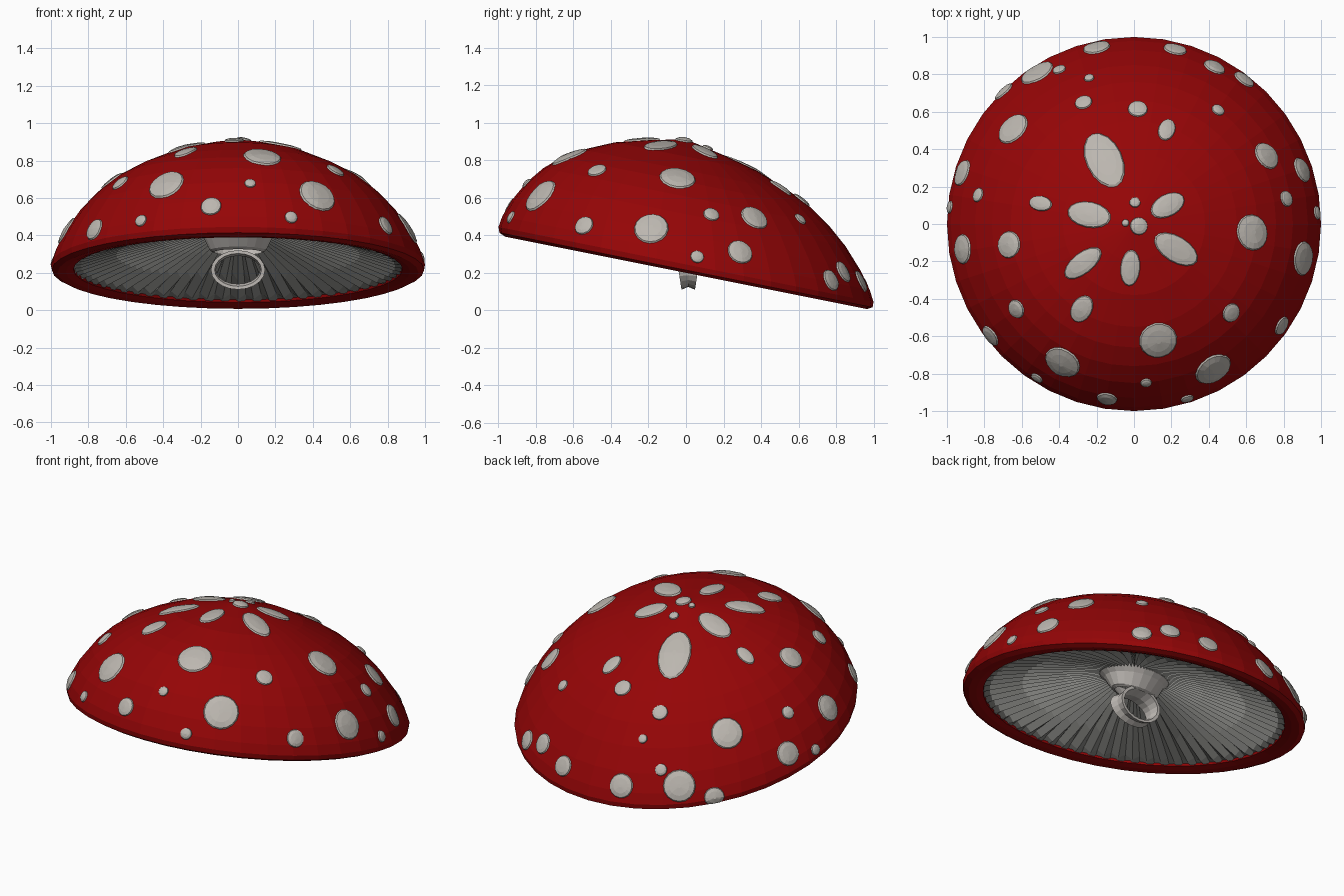
import bpy, bmesh, math
from mathutils import Vector
from mathutils.bvhtree import BVHTree

if "Cube" in bpy.data.objects:
    bpy.data.objects.remove(bpy.data.objects["Cube"])

TILT = 0.2  # cap drops toward the back


def material(name, rgb):
    m = bpy.data.materials.new(name)
    m.diffuse_color = (*rgb, 1)
    m.use_nodes = True
    m.node_tree.nodes["Principled BSDF"].inputs["Base Color"].default_value = m.diffuse_color
    return m


red = material("cap red", (0.30, 0.0015, 0.002))
cream = material("spot cream", (0.50, 0.47, 0.43))
grey = material("gill grey", (0.25, 0.25, 0.235))
pale = material("stem pale", (0.54, 0.51, 0.48))


def add_loft(bm, rings, cap_first=False):
    """Skin a series of closed rings."""
    loops = [[bm.verts.new(p) for p in ring] for ring in rings]
    for a, b in zip(loops, loops[1:]):
        n = len(a)
        for j in range(n):
            k = (j + 1) % n
            bm.faces.new((a[j], b[j], b[k], a[k]))
    if cap_first:
        bm.faces.new(loops[0])


def finish(bm, name, mat):
    me = bpy.data.meshes.new(name)
    bm.to_mesh(me)
    bm.free()
    me.materials.append(mat)
    ob = bpy.data.objects.new(name, me)
    bpy.context.collection.objects.link(ob)
    return ob


def circle(r, h, n, pleat=0.0):
    """Sheared ring of radius r; pleat alternates the height."""
    pts = []
    for j in range(n):
        a = 2 * math.pi * j / n
        x, y = r * math.cos(a), r * math.sin(a)
        pts.append(Vector((x, y, h - TILT * y + (pleat if j % 2 else -pleat))))
    return pts


# Cap: tilted dome with a rolled lip
DOME = [(0.02, 0.908), (0.1, 0.89), (0.2, 0.868), (0.38, 0.82), (0.55, 0.747),
        (0.66, 0.685), (0.76, 0.607), (0.85, 0.513), (0.93, 0.40), (0.98, 0.305), (1.0, 0.245)]
LIP = [(0.995, 0.215), (0.965, 0.2), (0.92, 0.205), (0.88, 0.217), (0.875, 0.24)]
bm = bmesh.new()
add_loft(bm, [circle(r, h, 40) for r, h in DOME + LIP], True)
bm.normal_update()
surface = BVHTree.FromBMesh(bm)
finish(bm, "cap", red)

# Gills: pleated underside
GILLS = [(0.89, 0.222, 0.0), (0.84, 0.24, 0.014), (0.65, 0.31, 0.022),
         (0.4, 0.38, 0.02), (0.22, 0.42, 0.012), (0.08, 0.44, 0.0)]
bm = bmesh.new()
add_loft(bm, [circle(r, h, 128, p) for r, h, p in GILLS])
finish(bm, "gills", grey)


# Stem stub: flared collar under the gills with an upright open ring below
def oval(rx, ry, z, n=20):
    return [Vector((rx * math.cos(2 * math.pi * j / n), ry * math.sin(2 * math.pi * j / n),
                    z - TILT * ry * math.sin(2 * math.pi * j / n))) for j in range(n)]


def hoop(rx, rz, depth, n=20):
    out = []
    for j in range(n):
        a = 2 * math.pi * j / n
        s = math.sin(a)
        out.append(Vector((rx * math.cos(a), 0.012 + depth * (1 + 0.45 * (1 + s)), 0.215 + rz * s)))
    return out


bm = bmesh.new()
add_loft(bm, [oval(0.23, 0.2, 0.43), oval(0.185, 0.16, 0.39), oval(0.15, 0.10, 0.32),
              oval(0.13, 0.08, 0.31), oval(0.16, 0.14, 0.40)])
add_loft(bm, [hoop(0.145, 0.105, 0.036), hoop(0.137, 0.09, 0.0), hoop(0.145, 0.105, -0.036),
              hoop(0.125, 0.088, -0.036), hoop(0.118, 0.075, 0.0), hoop(0.125, 0.088, 0.036),
              hoop(0.145, 0.105, 0.036)])
bmesh.ops.recalc_face_normals(bm, faces=bm.faces)
finish(bm, "stem_stub", pale)


# Spots: low domed patches laid on the cap
def height(r):
    for (r0, h0), (r1, h1) in zip(DOME, DOME[1:]):
        if r <= r1:
            return h0 + (h1 - h0) * (r - r0) / (r1 - r0)
    return DOME[-1][1]


ROUND = [(-.2, .945, .075), (.22, .935, .064), (.43, .84, .063), (.59, .775, .062),
         (-.52, .81, .098), (-.4, .825, .037), (-.24, .78, .028), (-.27, .65, .048),
         (.02, .615, .054), (.45, .61, .037), (.71, .365, .08), (.9, .29, .072),
         (.815, .135, .045), (.98, .06, .037), (.635, -.045, .1), (.91, -.185, .095),
         (.79, -.545, .055), (.52, -.475, .053), (.425, -.78, .107), (.13, -.625, .105),
         (.065, -.85, .031), (.285, -.935, .036), (-.145, -.935, .057), (-.385, -.745, .103),
         (-.52, -.825, .035), (-.77, -.6, .063), (-.63, -.455, .053), (-.67, -.11, .075),
         (-.65, .51, .096), (-.7, .71, .062), (-.92, .275, .075), (-.835, .155, .04),
         (-.985, .09, .034), (-.92, -.135, .083), (.025, -.01, .05), (.005, .115, .03),
         (-.045, .005, .02)]
PETALS = [(-.275, -.21, .058, .125), (-.02, -.235, .054, .1), (.225, -.135, .072, .135),
          (.18, .1, .062, .105), (-.24, .05, .072, .125), (-.16, .345, .1, .18),
          (-.5, .11, .042, .07), (-.28, -.455, .057, .082), (.175, .505, .046, .072)]

bm = bmesh.new()
for x, y, wide, long in [(x, y, r, r) for x, y, r in ROUND] + PETALS:
    rho = math.hypot(x, y)
    c = Vector((x, y, height(rho) - TILT * y))
    n = surface.find_nearest(c)[1]
    t = Vector((-y, x, 0)).normalized()
    t = (t - n * t.dot(n)).normalized()
    s = t.cross(n)
    rings = []
    for k, lift in ((0.12, 0.015), (0.6, 0.013), (0.92, 0.008), (1.0, -0.003)):
        ring = []
        for j in range(16):
            a = 2 * math.pi * j / 16
            p = c + s * (long * k * math.cos(a)) + t * (wide * k * math.sin(a))
            q, _, _, _ = surface.find_nearest(p)
            ring.append(q + n * lift)
        rings.append(ring)
    add_loft(bm, rings, True)
bmesh.ops.recalc_face_normals(bm, faces=bm.faces)
finish(bm, "spots", cream)
